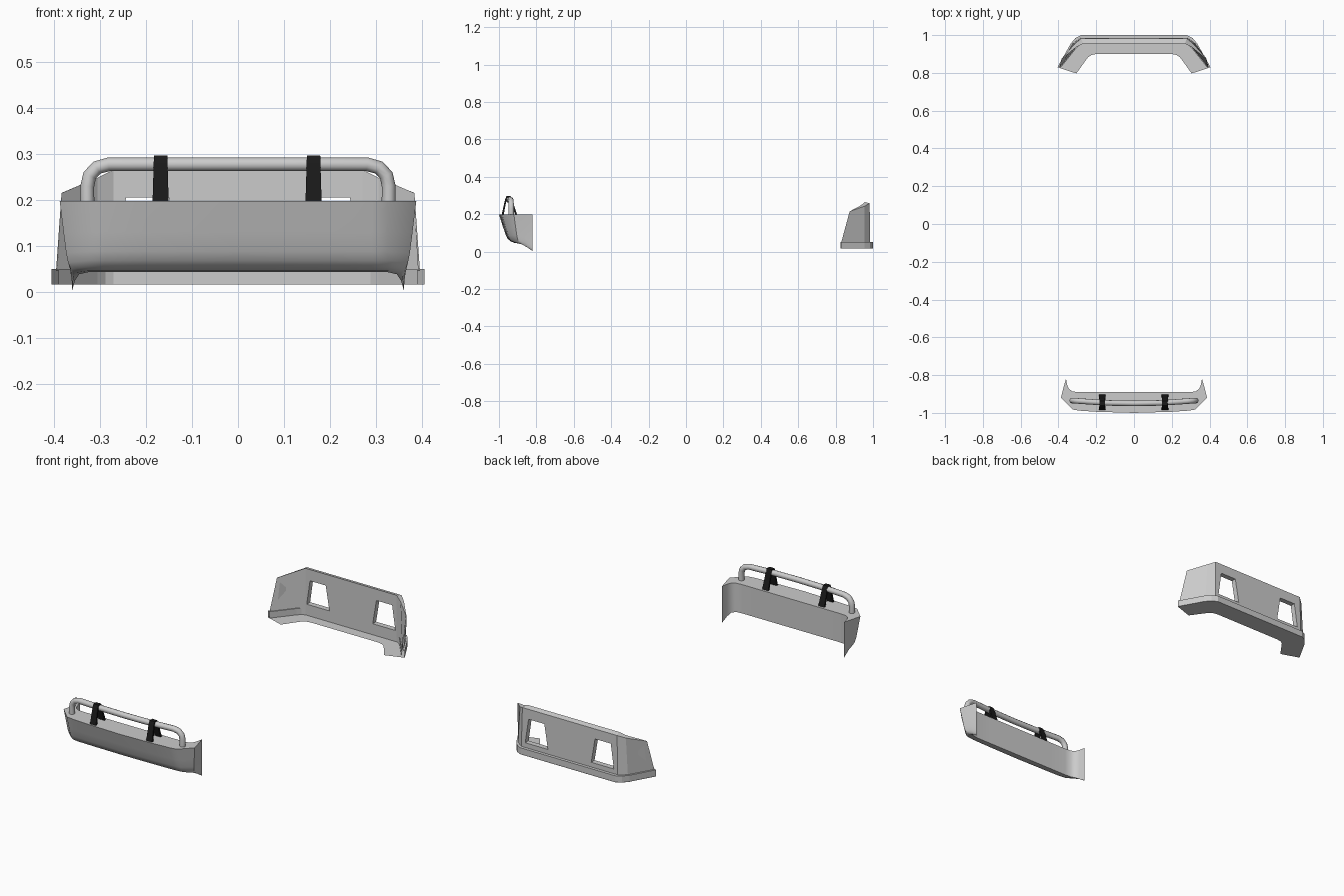
import bpy, bmesh, math
from mathutils import Vector

if "Cube" in bpy.data.objects:
    bpy.data.objects.remove(bpy.data.objects["Cube"])


def make_object(name, bm, smooth=None):
    bmesh.ops.remove_doubles(bm, verts=bm.verts, dist=1e-5)
    bmesh.ops.recalc_face_normals(bm, faces=bm.faces)
    me = bpy.data.meshes.new(name)
    bm.to_mesh(me)
    bm.free()
    ob = bpy.data.objects.new(name, me)
    bpy.context.collection.objects.link(ob)
    if smooth:
        bpy.ops.object.select_all(action='DESELECT')
        ob.select_set(True)
        bpy.context.view_layer.objects.active = ob
        bpy.ops.object.shade_smooth_by_angle(angle=math.radians(smooth))
    return ob


def loft(name, half, closed=True, smooth=None):
    """Skin rings given for x >= 0 (first at x = 0), mirrored to -x."""
    rings = [[(-x, y, z) for x, y, z in r] for r in half[:0:-1]] + half
    bm = bmesh.new()
    vs = [[bm.verts.new(p) for p in r] for r in rings]
    n = len(vs[0])
    for a, b in zip(vs, vs[1:]):
        for i in range(n if closed else n - 1):
            j = (i + 1) % n
            bm.faces.new((a[i], a[j], b[j], b[i]))
    return make_object(name, bm, smooth)


def prism(name, pts, axis_pts):
    """Closed outline swept between two mappings of the same points."""
    bm = bmesh.new()
    a, b = ([bm.verts.new(f(p)) for p in pts] for f in axis_pts)
    n = len(pts)
    for i in range(n):
        j = (i + 1) % n
        bm.faces.new((a[i], a[j], b[j], b[i]))
    bm.faces.new(a)
    bm.faces.new(b)
    return make_object(name, bm)


# Front bumper: profile as (fraction from outer to inner edge, height)
profile = [(0, .197), (.2, .13), (.33, .088), (.43, .068), (.57, .054),
           (.77, .046), (1, .043), (1, .197)]
stations = [((0, -1.0), (0, -.89), 1), ((.2, -.994), (.2, -.89), 1),
            ((.29, -.988), (.29, -.89), 1), ((.325, -.982), (.325, -.887), 1),
            ((.387, -.92), (.345, -.873), 1.03),
            ((.374, -.868), (.354, -.852), 1.12), ((.36, -.82), (.36, -.82), 1.26)]
rings = []
for o, i, k in stations:
    o, i = Vector(o), Vector(i)
    rings.append([(*o.lerp(i, f), .197 - (.197 - z) * k) for f, z in profile])
loft("front_bumper", rings, smooth=40)

# Tubular guard bar
half = [(0, -.95, .277), (.15, -.947, .277), (.28, -.938, .277), (.306, -.936, .27),
        (.322, -.935, .253), (.327, -.935, .23), (.327, -.935, .19)]
path = [(-x, y, z) for x, y, z in half[:0:-1]] + half
cu = bpy.data.curves.new("guard_path", 'CURVE')
cu.dimensions = '3D'
cu.bevel_depth = .015
cu.bevel_resolution = 3
cu.use_fill_caps = True
sp = cu.splines.new('POLY')
sp.points.add(len(path) - 1)
for p, c in zip(sp.points, path):
    p.co = (*c, 1)
bar = bpy.data.objects.new("guard_bar", cu)
bpy.context.collection.objects.link(bar)
sp.use_smooth = True

# Black straps over the bar
black = bpy.data.materials.new("black_strap")
black.diffuse_color = (.01, .01, .01, 1)
black.use_nodes = True
black.node_tree.nodes["Principled BSDF"].inputs["Base Color"].default_value = black.diffuse_color
strap_outline = [(-.986, .195), (-.967, .28), (-.96, .296), (-.938, .296), (-.93, .28),
                 (-.902, .195), (-.913, .195), (-.938, .275), (-.944, .288),
                 (-.955, .288), (-.96, .275), (-.975, .195)]
for side, cx in (("left", -.168), ("right", .164)):
    s = prism("strap_" + side, strap_outline,
              [lambda p, w=w, c=cx: (c + w * (.0145 + .003 * (.296 - p[1]) / .1), p[0], p[1])
               for w in (-1, 1)])
    s.data.materials.append(black)

# Rear bumper wall: outer bottom, outer top, inner top, inner bottom
wall = loft("rear_bumper_wall", [
    [(0, .984, .045), (0, .982, .258), (0, .955, .265), (0, .955, .045)],
    [(.285, .984, .045), (.28, .982, .258), (.27, .955, .265), (.27, .955, .045)],
    [(.325, .955, .045), (.313, .955, .243), (.305, .937, .248), (.305, .937, .045)],
    [(.395, .83, .045), (.383, .876, .215), (.382, .875, .215), (.392, .829, .045)]])

# Two tapered window openings cut through the wall
window = [(.15, .205), (.243, .205), (.262, .075), (.128, .075)]
for s in (-1, 1):
    cut = prism("window_cutter", window,
                [lambda p, y=y, s=s: (s * p[0], y, p[1]) for y in (.9, 1.05)])
    cut.hide_render = True
    m = wall.modifiers.new("window", 'BOOLEAN')
    m.operation = 'DIFFERENCE'
    m.solver = 'EXACT'
    m.object = cut
    bpy.context.view_layer.objects.active = wall
    bpy.ops.object.modifier_apply(modifier=m.name)
    bpy.data.objects.remove(cut)

# Rear lower lip and the flat plate under it
outer = [(0, 1.0), (.2, 1.0), (.28, 1.0), (.31, .985), (.335, .955), (.405, .83)]
inner = [(0, .955), (.2, .955), (.27, .955), (.288, .947), (.305, .93), (.39, .825)]
loft("rear_lip", [[(*o, .016), (*o, .046), (*o, .05)] and
                  [(*o, .016), (*o, .05), (*i, .05), (*i, .016)]
                  for o, i in zip(outer, inner)])
plate_in = [(0, .9), (.2, .9), (.225, .895), (.243, .883), (.26, .86), (.305, .797)]
loft("rear_plate", [[(*o, .015), (*i, .015)] for o, i in zip(outer, plate_in)], closed=False)
